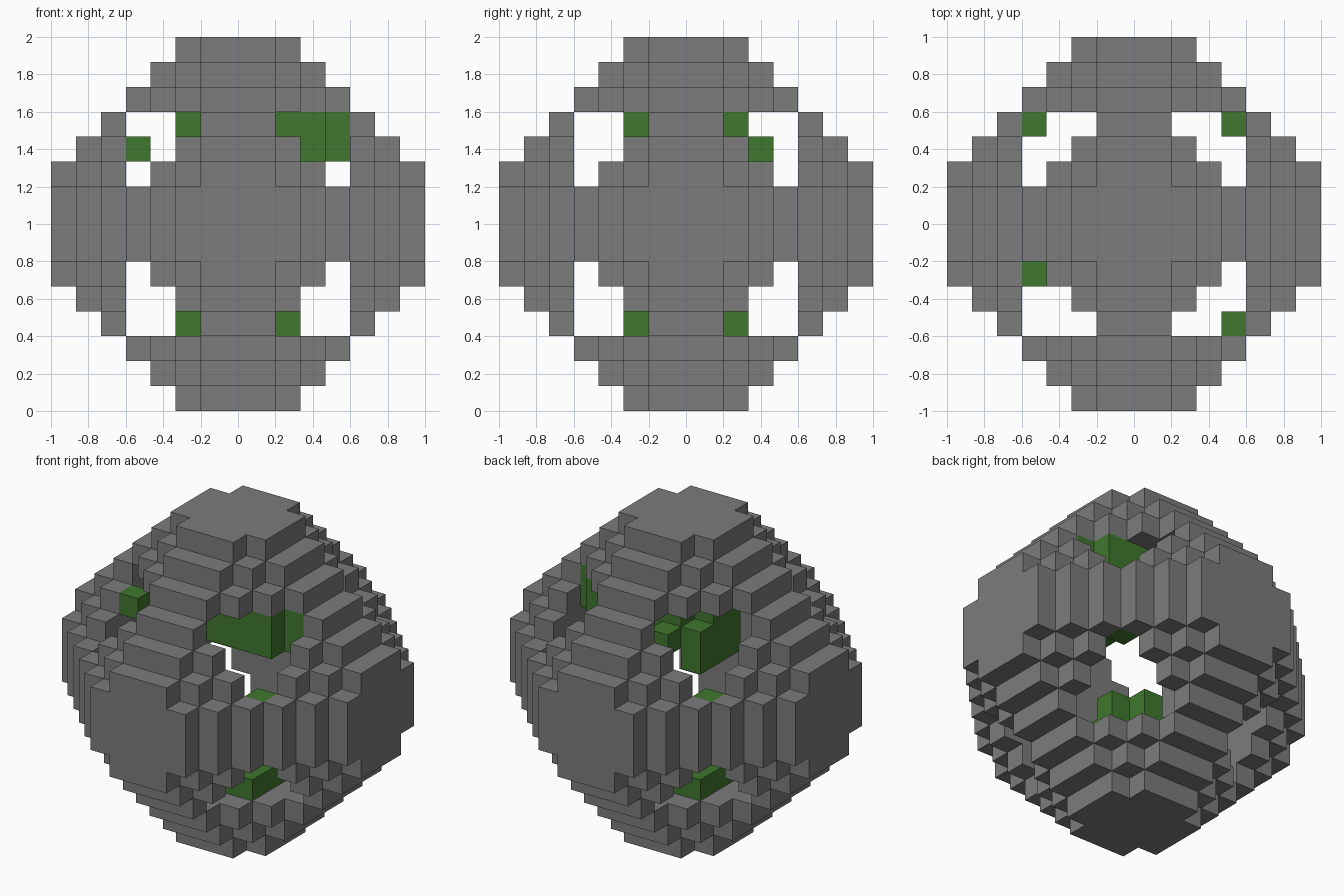
import bpy, bmesh
from mathutils import Vector

cube = bpy.data.objects.get("Cube")
if cube:
    bpy.data.objects.remove(cube, do_unlink=True)

UNIT = 2 / 15      # block size
R = range(-7, 8)


def material(name, color):
    m = bpy.data.materials.new(name)
    m.use_nodes = True
    m.diffuse_color = (*color, 1)
    bsdf = next(n for n in m.node_tree.nodes if n.type == 'BSDF_PRINCIPLED')
    bsdf.inputs["Base Color"].default_value = (*color, 1)
    bsdf.inputs["Roughness"].default_value = 0.9
    return m


def in_shell(x, y, z):
    """Stepped hollow ball: six stacked caps, with an opening in each corner."""
    a, b, c = sorted((abs(x), abs(y), abs(z)))
    return c >= 5 and b + c <= 9 and a + b + c <= 10


def block(xs, ys, zs):
    """All cells in inclusive x, y and z ranges."""
    return {(x, y, z)
            for x in range(xs[0], xs[1] + 1)
            for y in range(ys[0], ys[1] + 1)
            for z in range(zs[0], zs[1] + 1)}


def build(name, cells, solid, mat):
    """Make only the block faces that are not covered by another block."""
    bm = bmesh.new()
    for cell in sorted(cells):
        centre = Vector(cell)
        for axis in range(3):
            for sign in (-1, 1):
                n = Vector((0, 0, 0))
                n[axis] = sign
                if tuple(int(v) for v in centre + n) in solid:
                    continue
                u = Vector((0, 0, 0))
                u[(axis + 1) % 3] = 0.5
                w = n.cross(u)
                mid = centre + n / 2
                ring = (mid - u - w, mid + u - w, mid + u + w, mid - u + w)
                bm.faces.new([bm.verts.new(p * UNIT + Vector((0, 0, 1))) for p in ring])
    bmesh.ops.remove_doubles(bm, verts=bm.verts, dist=0.001)
    # Merge flat areas so that only the steps keep edges
    bmesh.ops.dissolve_limit(bm, angle_limit=0.01, verts=bm.verts, edges=bm.edges)
    mesh = bpy.data.meshes.new(name)
    bm.to_mesh(mesh)
    bm.free()
    mesh.materials.append(mat)
    obj = bpy.data.objects.new(name, mesh)
    bpy.context.collection.objects.link(obj)


# Stone shell
shell = {(x, y, z) for x in R for y in R for z in R if in_shell(x, y, z)}

# Green lining under the roof and on the floor
lining = {(x, y, z) for z in (-4, 4) for x in R for y in R
          if max(abs(x), abs(y)) <= 2 and abs(x) + abs(y) <= 3}
# Thick growth on one side of the roof
lining |= block((0, 3), (-2, 2), (3, 4)) | block((4, 4), (-1, 1), (3, 4))
# Hanging growth at the back
lining |= block((-2, -2), (0, 2), (2, 3)) | block((-1, -1), (3, 3), (3, 3))
# Floor growth
lining |= block((2, 2), (-2, -2), (-4, -4)) | block((-2, -2), (2, 2), (-4, -4))
lining |= block((1, 1), (2, 2), (-3, -3)) | block((2, 2), (1, 1), (-3, -3))
# Single blocks in the corners
lining |= {(-4, -2, 3), (4, -4, 1), (-4, 4, 1), (4, 4, -1)}

solid = shell | lining
build("stone_shell", shell, solid, material("stone_grey", (0.2, 0.2, 0.2)))
build("green_lining", lining, solid, material("moss_green", (0.05, 0.185, 0.027)))
